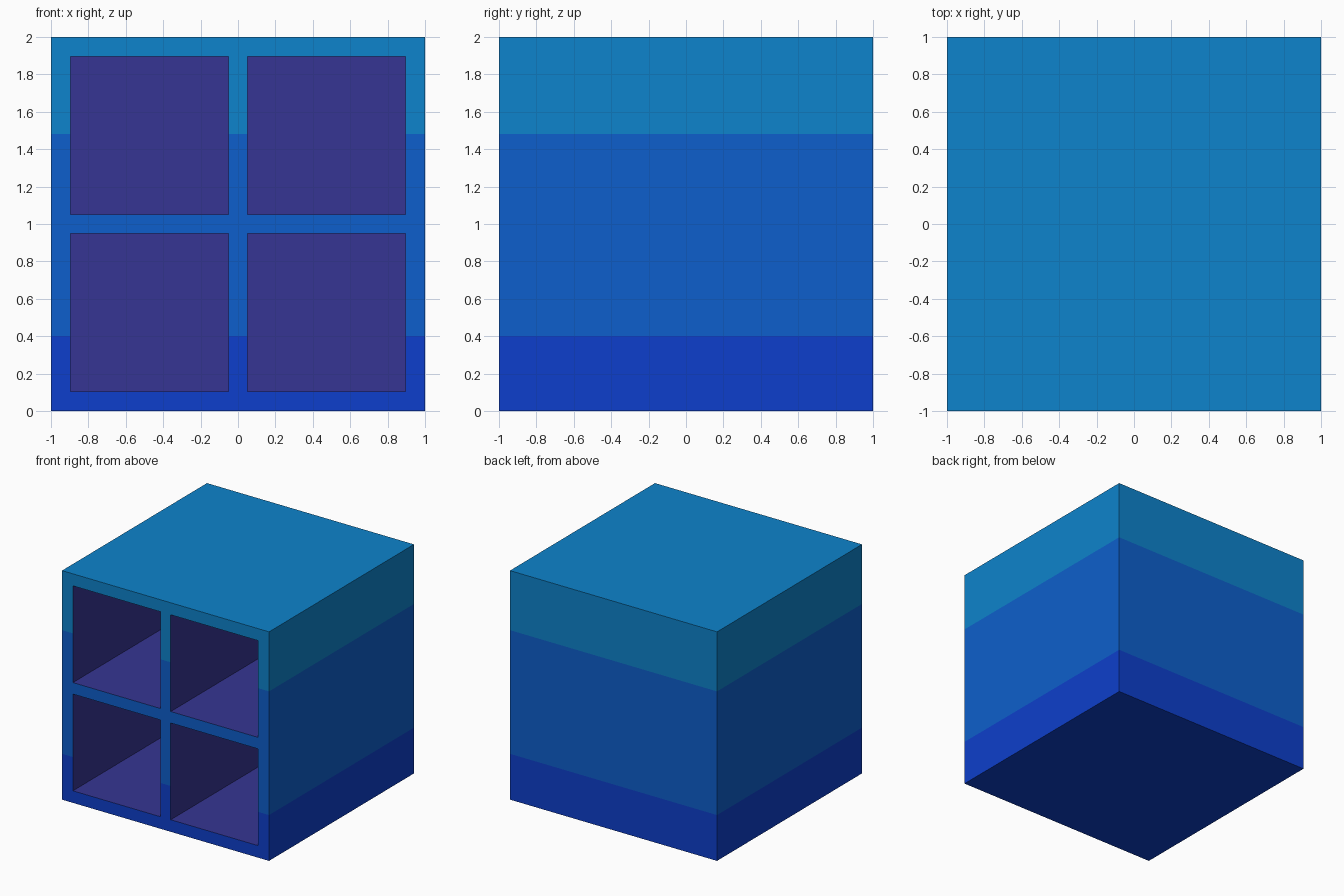
import bpy, bmesh
from mathutils import Vector, Matrix

if "Cube" in bpy.data.objects:
    bpy.data.objects.remove(bpy.data.objects["Cube"])


def material(name, r, g, b):
    lin = [c / 255 / 12.92 if c / 255 <= 0.04045 else ((c / 255 + 0.055) / 1.055) ** 2.4
           for c in (r, g, b)]
    m = bpy.data.materials.new(name)
    m.diffuse_color = (*lin, 1)
    m.use_nodes = True
    m.node_tree.nodes["Principled BSDF"].inputs["Base Color"].default_value = m.diffuse_color
    return m


MATS = [material("deep blue", 13, 63, 204),
        material("mid blue", 13, 95, 204),
        material("sky blue", 13, 131, 204),
        material("indigo", 54, 53, 147)]
BANDS = (0.4, 1.48)        # heights where the outer colour changes
INNER, OUTER = 0.05, 0.895  # compartment limits from the centre
BACK = 0.9                 # inner face of the back wall


def make_object(name, bm):
    mesh = bpy.data.meshes.new(name)
    bm.to_mesh(mesh)
    bm.free()
    for m in MATS:
        mesh.materials.append(m)
    ob = bpy.data.objects.new(name, mesh)
    bpy.context.collection.objects.link(ob)
    return ob


# Outer block, sliced into three colour bands by height
bm = bmesh.new()
bmesh.ops.create_cube(bm, size=2, matrix=Matrix.Translation((0, 0, 1)))
for z in BANDS:
    bmesh.ops.bisect_plane(bm, geom=bm.verts[:] + bm.edges[:] + bm.faces[:],
                           plane_co=Vector((0, 0, z)), plane_no=Vector((0, 0, 1)))
for f in bm.faces:
    f.material_index = sum(f.calc_center_median().z > z for z in BANDS)
cabinet = make_object("cubby_cabinet", bm)

# Four indigo compartments as one cutter
bm = bmesh.new()
size = OUTER - INNER
mid = (OUTER + INNER) / 2
front = -1.2
for sx in (-1, 1):
    for sz in (-1, 1):
        mat = (Matrix.Translation((sx * mid, (front + BACK) / 2, 1 + sz * mid))
               @ Matrix.Diagonal((size, BACK - front, size, 1)))
        bmesh.ops.create_cube(bm, size=1, matrix=mat)
for f in bm.faces:
    f.material_index = 3
cutter = make_object("compartment_cutter", bm)
cutter.hide_render = True

# Cut the compartments, bake the result and drop the cutter
mod = cabinet.modifiers.new("compartments", 'BOOLEAN')
mod.operation = 'DIFFERENCE'
mod.solver = 'EXACT'
mod.object = cutter
bpy.context.view_layer.update()
deps = bpy.context.evaluated_depsgraph_get()
baked = bpy.data.meshes.new_from_object(cabinet.evaluated_get(deps))
cabinet.modifiers.clear()
cabinet.data = baked
bpy.data.objects.remove(cutter)
